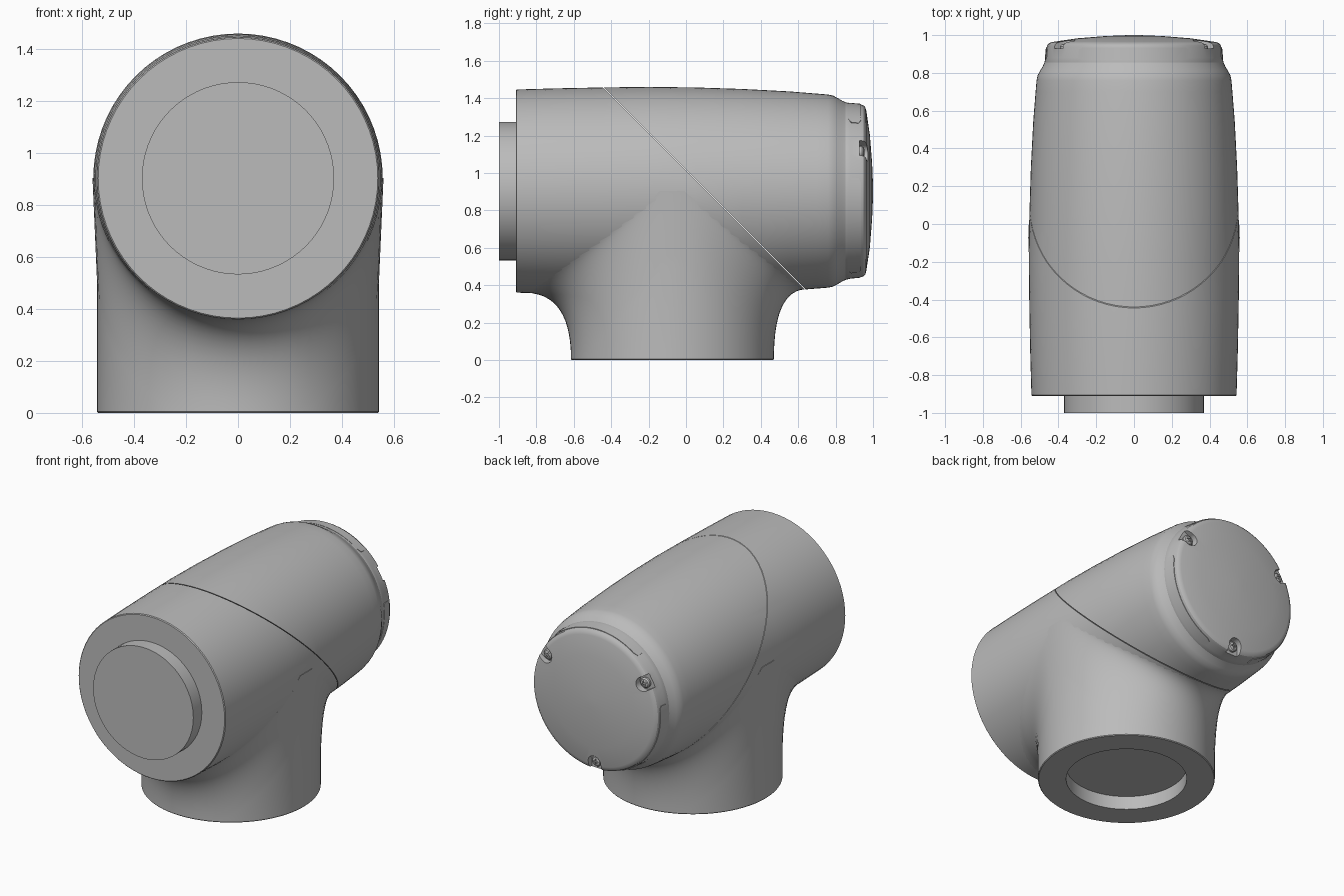
import bpy, bmesh
from math import sin, cos, pi, sqrt, radians
from mathutils import Vector, Matrix

cube = bpy.data.objects.get("Cube")
if cube:
    bpy.data.objects.remove(cube)

AXIS_Z = 0.903      # height of the barrel axis
POST_Y = -0.0725    # centre of the upright branch
SEGS = 72

grey = bpy.data.materials.new("plain grey")
grey.use_nodes = True
grey.diffuse_color = (0.5, 0.5, 0.5, 1)
grey.node_tree.nodes["Principled BSDF"].inputs["Base Color"].default_value = (0.5, 0.5, 0.5, 1)


def finish(name, bm, angle=32):
    bmesh.ops.recalc_face_normals(bm, faces=bm.faces)
    mesh = bpy.data.meshes.new(name)
    bm.to_mesh(mesh)
    bm.free()
    mesh.materials.append(grey)
    obj = bpy.data.objects.new(name, mesh)
    bpy.context.collection.objects.link(obj)
    shade(obj, angle)
    return obj


def shade(obj, angle=32):
    bpy.ops.object.select_all(action='DESELECT')
    obj.select_set(True)
    bpy.context.view_layer.objects.active = obj
    bpy.ops.object.shade_smooth_by_angle(angle=radians(angle))


def skin(rings):
    """Closed skin over a list of equal rings, with flat end caps."""
    bm = bmesh.new()
    loops = [[bm.verts.new(p) for p in ring] for ring in rings]
    n = len(loops[0])
    for a, b in zip(loops, loops[1:]):
        for i in range(n):
            j = (i + 1) % n
            bm.faces.new((a[i], a[j], b[j], b[i]))
    bm.faces.new(loops[0])
    bm.faces.new(loops[-1])
    return bm


def lathe(profile, cx=0, cz=AXIS_Z, segs=SEGS):
    """Turn (radius, y) pairs about an axis parallel to y."""
    return skin([[(cx + r * cos(2 * pi * i / segs), y, cz + r * sin(2 * pi * i / segs))
                  for i in range(segs)] for r, y in profile])


def cut(obj, cutter_bm):
    cutter = finish("cutter", cutter_bm)
    cutter.hide_render = True
    mod = obj.modifiers.new("cut", 'BOOLEAN')
    mod.operation, mod.solver, mod.object = 'DIFFERENCE', 'EXACT', cutter
    bpy.ops.object.select_all(action='DESELECT')
    obj.select_set(True)
    bpy.context.view_layer.objects.active = obj
    bpy.ops.object.modifier_apply(modifier=mod.name)
    bpy.data.objects.remove(cutter)


def box(size, loc, turn=0):
    bm = bmesh.new()
    m = Matrix.Translation(loc) @ Matrix.Rotation(-turn, 4, 'Y') @ Matrix.Diagonal((*size, 1))
    bmesh.ops.create_cube(bm, size=1, matrix=m)
    return bm


# Barrel: one turned profile, split along a slanted seam into two housings
BARREL = [(0.538, -0.91), (0.543, -0.905), (0.549, -0.7), (0.554, -0.45), (0.557, -0.2),
          (0.554, 0.05), (0.546, 0.3), (0.533, 0.55), (0.521, 0.7), (0.516, 0.76),
          (0.511, 0.785), (0.498, 0.81), (0.483, 0.835), (0.474, 0.855)]


def barrel_radius(y):
    for (r0, y0), (r1, y1) in zip(BARREL, BARREL[1:]):
        if y <= y1:
            return r0 + (r1 - r0) * (y - y0) / (y1 - y0)
    return BARREL[-1][0]


for name, side in (("front_housing", 1), ("rear_housing", -1)):
    bm = lathe(BARREL)
    normal = Vector((0, side, side)).normalized()
    seam = Vector((0, 0, 1.015)) - normal * 0.002
    hit = bmesh.ops.bisect_plane(bm, geom=bm.verts[:] + bm.edges[:] + bm.faces[:],
                                 plane_co=seam, plane_no=normal, clear_outer=True)
    rim = [e for e in hit["geom_cut"] if isinstance(e, bmesh.types.BMEdge)]
    bmesh.ops.edgeloop_fill(bm, edges=rim)
    finish(name, bm)

# Front spigot
finish("front_spigot", lathe([(0.37, -1.0), (0.37, -0.9)]))


# Upright branch: recessed foot, then a flared sweep up to the barrel underside
def circle(r, z):
    return [(r * cos(2 * pi * i / SEGS), POST_Y + r * sin(2 * pi * i / SEGS), z)
            for i in range(SEGS)]


def flare(i, s):
    c, d = cos(2 * pi * i / SEGS), sin(2 * pi * i / SEGS)
    reach = 0.165 if d > 0 else 0.24
    y0 = POST_Y + 0.5425 * d
    y2 = y0 + reach * d

    def under(y):
        return AXIS_Z - sqrt(max(0, barrel_radius(y) ** 2 - (0.56 * c) ** 2))
    p1 = Vector((0.56 * c, y0, under(y0)))
    p2 = Vector((0.56 * c, y2, under(y2) + 0.001))
    p0 = Vector((0.5425 * c, y0, max(0.006, p1.z - 0.4)))
    return p0 * (1 - s) ** 2 + p1 * 2 * s * (1 - s) + p2 * s * s


STEPS = 14
rings = [circle(0.37, 0.09), circle(0.37, 0), circle(0.538, 0), circle(0.5425, 0.005)]
rings += [[flare(i, k / STEPS) for i in range(SEGS)] for k in range(STEPS + 1)]
rings.append(circle(0.05, AXIS_Z))
finish("upright_branch", skin(rings), 40)

# Rear cap with a shallow dome, notched for three screws
cap = finish("rear_cap", lathe([(0.46, 0.8), (0.4745, 0.854), (0.468, 0.88), (0.463, 0.935),
                                (0.458, 0.95), (0.447, 0.959), (0.43, 0.964), (0.3, 0.983),
                                (0.15, 0.995), (0.03, 1.0)]))
for name, deg in (("left", 30), ("right", 150), ("lower", 270)):
    a = radians(deg)
    sx, sz = 0.412 * cos(a), AXIS_Z + 0.412 * sin(a)
    cut(cap, lathe([(0.046, 0.928), (0.046, 1.1)], sx, sz, 24))
    mid = Vector((0.487 * cos(a), 1.014, AXIS_Z + 0.487 * sin(a)))
    cut(cap, box((0.15, 0.172, 0.092), mid, a))
    # Screw head with a cross slot
    screw = finish(name + "_screw", lathe([(0.034, 0.92), (0.034, 0.94), (0.027, 0.95),
                                           (0.012, 0.955)], sx, sz, 24))
    for turn in (0, pi / 2):
        cut(screw, box((0.036, 0.03, 0.009), Vector((sx, 0.96, sz)), a + turn))
    shade(screw)
shade(cap)

# Three thin curved cover strips around the cap
for name, deg in (("top", 90), ("left", -30), ("right", 210)):
    rings = []
    for k in range(25):
        t = -1 + k / 12
        a = radians(deg + 38.7 * t)
        inset = 0.012 if k in (0, 24) else 0
        section = [(0.4725, 0.87 + inset), (0.4665, 0.935 - inset),
                   (0.459, 0.935 - inset), (0.464, 0.87 + inset)]
        rings.append([(r * cos(a), y, AXIS_Z + r * sin(a)) for r, y in section])
    finish(name + "_cover_strip", skin(rings))
